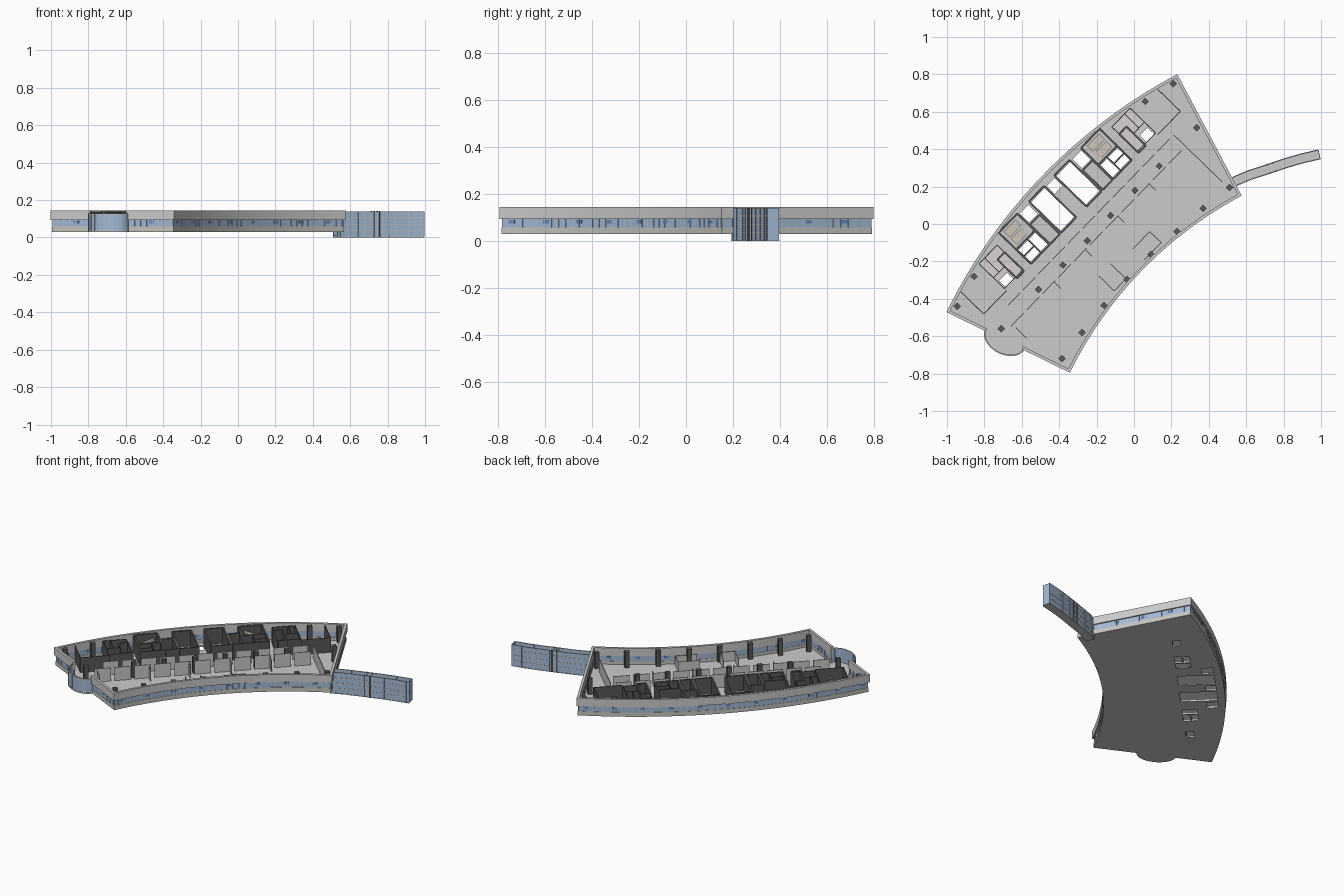
import bpy, bmesh
from math import sin, cos, asin, atan2, radians, pi, hypot
from mathutils import Matrix, Vector

if "Cube" in bpy.data.objects:
    bpy.data.objects.remove(bpy.data.objects["Cube"])

# Plan: a ring sector around O, radii RI..RO, centred on angle MID
OX, OY = 1.577, -1.74
RO, RI = 2.875, 2.14
MID, HALF = radians(135.85), radians(17.95)
GAP0, GAP1 = 2.64, 2.425          # opening in the end wall for the bay


def material(name, r, g, b):
    m = bpy.data.materials.new(name)
    m.diffuse_color = (r, g, b, 1)
    m.use_nodes = True
    m.node_tree.nodes["Principled BSDF"].inputs["Base Color"].default_value = m.diffuse_color
    return m


GLASS = material("blue_glass", .36, .48, .66)
PANE = material("dark_pane", .13, .25, .48)
DARK = material("dark_core", .10, .10, .10)
FRAME = material("frame", .55, .55, .52)
TAN = material("stair_tan", .62, .56, .48)
PINK = material("stair_pink", .70, .64, .67)


def finish(name, bm, mat=None):
    bmesh.ops.recalc_face_normals(bm, faces=bm.faces)
    me = bpy.data.meshes.new(name)
    bm.to_mesh(me)
    bm.free()
    if mat:
        me.materials.append(mat)
    ob = bpy.data.objects.new(name, me)
    bpy.context.collection.objects.link(ob)
    return ob


def boxes(name, items, mat=None):
    """items: (x, y, angle, length, width, z0, z1)"""
    bm = bmesh.new()
    for x, y, a, l, w, z0, z1 in items:
        m = (Matrix.Translation((x, y, (z0 + z1) / 2)) @ Matrix.Rotation(a, 4, 'Z')
             @ Matrix.Diagonal((l, w, z1 - z0, 1)))
        bmesh.ops.create_cube(bm, size=1, matrix=m)
    return finish(name, bm, mat)


def loc(u, v):
    """u along the building, v across it"""
    return (OX + v * cos(MID) + u * sin(MID), OY + v * sin(MID) - u * cos(MID))


def lbox(u0, u1, v0, v1, z0, z1):
    x, y = loc((u0 + u1) / 2, (v0 + v1) / 2)
    return (x, y, MID - pi / 2, abs(u1 - u0), abs(v1 - v0), z0, z1)


def room(u0, u1, v0, v1, z0, z1, t):
    h = t / 2
    return [lbox(u0 - h, u0 + h, v0, v1, z0, z1), lbox(u1 - h, u1 + h, v0, v1, z0, z1),
            lbox(u0, u1, v0 - h, v0 + h, z0, z1), lbox(u0, u1, v1 - h, v1 + h, z0, z1)]


def strip(name, pa, pb, z0, z1, mat=None):
    """solid wall between two matching open paths"""
    bm = bmesh.new()
    rows = [[bm.verts.new((*p, z)) for p, z in ((a, z0), (b, z0), (b, z1), (a, z1))]
            for a, b in zip(pa, pb)]
    for r, s in zip(rows, rows[1:]):
        for i in range(4):
            j = (i + 1) % 4
            bm.faces.new((r[i], r[j], s[j], s[i]))
    bm.faces.new(rows[0])
    bm.faces.new(rows[-1])
    return finish(name, bm, mat)


def prism(name, pts, z0, z1, mat=None):
    bm = bmesh.new()
    f = bm.faces.new([bm.verts.new((*p, z0)) for p in pts])
    r = bmesh.ops.extrude_face_region(bm, geom=[f])
    bmesh.ops.translate(bm, vec=(0, 0, z1 - z0),
                        verts=[v for v in r['geom'] if isinstance(v, bmesh.types.BMVert)])
    return finish(name, bm, mat)


def outline(off, n=32):
    """building outline moved inwards, open at the bay"""
    def polar(r, t):
        a = MID + t * (HALF - asin(off / r))
        return (OX + r * cos(a), OY + r * sin(a))
    ts = [1 - 2 * i / n for i in range(n + 1)]
    return ([polar(GAP0, 1)] + [polar(RO - off, t) for t in ts]
            + [polar(RI + off, -t) for t in ts] + [polar(GAP1, 1)])


def walk(pts, step):
    """evenly spaced places and directions along a path"""
    out, carry = [], step / 2
    for a, b in zip(pts, pts[1:]):
        l = hypot(b[0] - a[0], b[1] - a[1])
        while carry < l:
            k = carry / l
            out.append((a[0] + (b[0] - a[0]) * k, a[1] + (b[1] - a[1]) * k,
                        atan2(b[1] - a[1], b[0] - a[0])))
            carry += step
        carry -= l
    return out


# Facade: sill, glass band, overhanging parapet, mullions, dark panes
strip("sill_wall", outline(.006), outline(.015), .032, .058, FRAME)
strip("window_band", outline(.008), outline(.013), .058, .094, GLASS)
strip("parapet", outline(0), outline(.016), .094, .145)
spots = walk(outline(.0105), .036)
boxes("mullions", [(*s, .002, .008, .045, .094) for s in spots], FRAME)
spots = walk(outline(.0105), .17)
boxes("opening_panes", [(*s, .03, .0075, .074, .09) for s in spots], PANE)

# Floor slab with shaft openings, mirrored about u = 0
slab = prism("floor_slab", outline(.006), .03, .038)
holes = [lbox(-.03, .03, 2.76, 2.82, 0, .1)]
for s in (1, -1):
    for u0, u1, v0, v1 in ((.045, .15, 2.6, 2.82), (.17, .235, 2.75, 2.82),
                           (.25, .30, 2.6, 2.69), (.31, .38, 2.6, 2.64),
                           (.31, .38, 2.65, 2.69), (.51, .57, 2.6, 2.65)):
        holes.append(lbox(s * u0, s * u1, v0, v1, 0, .1))
cutter = boxes("shaft_cutter", holes)
cutter.hide_render = True
mod = slab.modifiers.new("shafts", 'BOOLEAN')
mod.operation, mod.object, mod.solver = 'DIFFERENCE', cutter, 'EXACT'
bpy.context.view_layer.objects.active = slab
bpy.ops.object.modifier_apply(modifier="shafts")
bpy.data.objects.remove(cutter)

# Core walls and stairs, mirrored
core, thin, treads, pink = [], [], [], []
for s in (1, -1):
    for u0, u1, v0, v1 in ((.04, .155, 2.59, 2.83), (.165, .24, 2.59, 2.74),
                           (.245, .387, 2.70, 2.83), (.245, .387, 2.59, 2.70),
                           (.44, .495, 2.59, 2.735)):
        core += room(s * u0, s * u1, v0, v1, .032, .14, .01)
    thin += room(s * .44, s * .58, 2.6, 2.79, .032, .135, .004)
    thin += [lbox(s * .304, s * .308, 2.59, 2.7, .032, .135),
             lbox(s * .308, s * .387, 2.643, 2.647, .032, .135),
             lbox(s * .5, s * .58, 2.68, 2.684, .032, .135),
             lbox(s * .535, s * .539, 2.68, 2.79, .032, .135),
             lbox(s * .58, s * .755, 2.583, 2.587, .032, .135),
             lbox(s * .753, s * .757, 2.585, 2.755, .032, .135)]
    for i in range(9):
        u = .275 + i * .01
        treads += [lbox(s * u, s * (u + .01), 2.715, 2.76, .038 + i * .004, .043 + i * .004),
                   lbox(s * u, s * (u + .01), 2.77, 2.815, .11 - i * .004, .115 - i * .004)]
    pink += [lbox(s * .445, s * .49, 2.595, 2.73, .038, .042),
             lbox(s * .445, s * .575, 2.74, 2.785, .038, .042),
             lbox(s * .5, s * .575, 2.66, 2.735, .038, .042)]
boxes("core_walls", core, DARK)
boxes("core_partitions", thin, DARK)
boxes("stair_treads", treads, TAN)
boxes("washroom_floors", pink, PINK)

# Corridor walls with door gaps, and room partitions
part = []
for v, u0, u1 in ((2.524, -.63, .63), (2.435, -.70, .63)):
    n = 11
    for i in range(n):
        a = u0 + (u1 - u0) * i / n
        part.append(lbox(a, a + (u1 - u0) / n - .022, v - .002, v + .002, .036, .125))
for u in (-.37, -.13, .12, .36):
    part.append(lbox(u - .002, u + .002, 2.385, 2.435, .036, .115))
part += [lbox(.638, .642, 2.16, 2.524, .036, .125), lbox(-.69, -.686, 2.33, 2.41, .036, .125)]
part += room(-.18, -.09, 2.17, 2.285, .036, .1, .004)[:3]
part += room(.05, .18, 2.17, 2.255, .036, .1, .004)[1:]
boxes("partitions", part)

# Columns
cols = [(.21, .75), (.06, .655), (.335, .515), (.51, .195), (.135, .31), (.005, .18),
        (-.125, .045), (-.25, -.09), (-.38, -.22), (-.51, -.35), (-.71, -.56), (-.855, -.28),
        (-.945, -.44), (.37, .083), (.23, -.04), (.09, -.163), (-.037, -.297), (-.16, -.435),
        (-.278, -.58), (-.385, -.72)]
boxes("columns", [(x, y, MID, .028, .028, .036, .14) for x, y in cols], DARK)

# Rounded glazed bay on the left end
EA = MID + HALF


def bay(off, n=16):
    pts = []
    for i in range(n + 1):
        t = pi * i / n
        r, d = 2.53 + (.118 - off) * cos(t), (.082 - off) * sin(t) - .008
        pts.append((OX + r * cos(EA) - d * sin(EA), OY + r * sin(EA) + d * cos(EA)))
    return pts


prism("bay_floor", bay(0), .03, .038)
strip("bay_glass", bay(.001), bay(.006), .038, .128, GLASS)
strip("bay_top_rail", bay(0), bay(.007), .124, .129, FRAME)
boxes("bay_mullions", [(*s, .002, .008, .038, .126) for s in walk(bay(.003), .03)], FRAME)

# Curved glazed link on the right
mid_pts = [(.52, .218), (.57, .242), (.62, .262), (.72, .295), (.81, .325), (.9, .351), (.99, .372)]


def side(o):
    out = []
    for i, p in enumerate(mid_pts):
        a, b = mid_pts[max(i - 1, 0)], mid_pts[min(i + 1, len(mid_pts) - 1)]
        t = Vector((b[0] - a[0], b[1] - a[1])).normalized()
        out.append((p[0] - t.y * o, p[1] + t.x * o))
    return out


strip("link_floor", side(-.025), side(.025), 0, .01)
for nm, s in (("south", -1), ("north", 1)):
    strip("link_glass_" + nm, side(s * .022), side(s * .026), .004, .14, GLASS)
    for k, z in enumerate((.0, .035, .07, .105, .137)):
        strip("link_rail_%s_%d" % (nm, k), side(s * .021), side(s * .027), z, z + .003, FRAME)
    boxes("link_mullions_" + nm, [(*q, .002, .007, 0, .14) for q in walk(side(s * .024), .035)], FRAME)
    p = side(s * .024)
    boxes("link_posts_" + nm, [(p[3][0] + d, p[3][1] + d * .33, .32, .007, .009, 0, .141)
                               for d in (0, .03)], DARK)
boxes("link_end_glass", [(.99, .372, .23, .004, .05, .004, .14)], GLASS)
